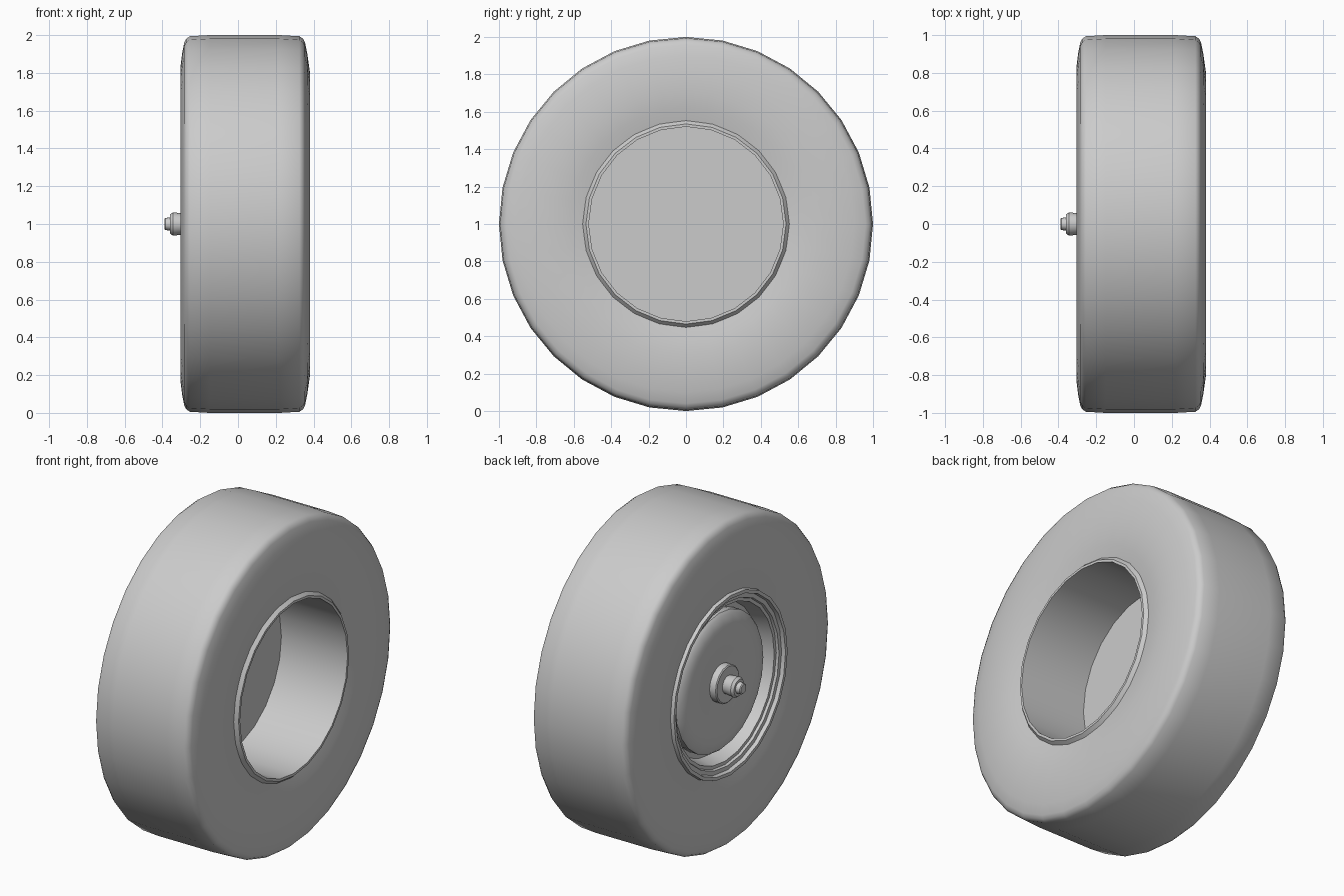
import bpy, bmesh, math
from mathutils import Matrix, Vector

old = bpy.data.objects.get("Cube")
if old:
    bpy.data.objects.remove(old, do_unlink=True)

grey = bpy.data.materials.new("plain grey")
grey.use_nodes = True
COLOUR = (0.6, 0.6, 0.6, 1)
grey.diffuse_color = COLOUR
grey.node_tree.nodes["Principled BSDF"].inputs["Base Color"].default_value = COLOUR


def lathe(name, profile, sides, closed=False, sharp=35):
    """Spin (x, radius) points around the axle."""
    bm = bmesh.new()
    verts = [bm.verts.new((x, 0, r)) for x, r in profile]
    pairs = list(zip(verts, verts[1:]))
    if closed:
        pairs.append((verts[-1], verts[0]))
    edges = [bm.edges.new(p) for p in pairs]
    bmesh.ops.spin(bm, geom=verts + edges, cent=(0, 0, 0), axis=(1, 0, 0),
                   angle=math.tau, steps=sides, use_duplicate=False)
    bmesh.ops.remove_doubles(bm, verts=bm.verts, dist=0.0005)
    bmesh.ops.recalc_face_normals(bm, faces=bm.faces)
    mesh = bpy.data.meshes.new(name)
    bm.to_mesh(mesh)
    bm.free()
    mesh.materials.append(grey)
    obj = bpy.data.objects.new(name, mesh)
    bpy.context.collection.objects.link(obj)
    obj.location.z = 1
    bpy.ops.object.select_all(action='DESELECT')
    obj.select_set(True)
    bpy.context.view_layer.objects.active = obj
    bpy.ops.object.shade_smooth_by_angle(angle=math.radians(sharp))
    return obj


# Tyre: flat tread, rounded shoulders, sidewalls dipping in at the bead
lathe("tyre", [
    (-0.28, 0.54), (-0.295, 0.62), (-0.305, 0.70), (-0.305, 0.83),
    (-0.295, 0.91), (-0.285, 0.96), (-0.275, 0.98), (-0.255, 0.994),
    (-0.15, 1.0), (0.22, 1.0), (0.325, 0.994), (0.345, 0.98), (0.355, 0.96),
    (0.367, 0.90), (0.38, 0.81), (0.38, 0.70), (0.372, 0.62), (0.355, 0.54),
], 32, closed=True, sharp=50)

# Wheel rim: open barrel, back lip, and stepped outer flange
lathe("rim", [
    (-0.07, 0), (-0.07, 0.52), (0.378, 0.52), (0.378, 0.535), (0.355, 0.555),
    (-0.28, 0.555), (-0.303, 0.55), (-0.303, 0.53), (-0.28, 0.525),
    (-0.28, 0.50), (-0.265, 0.495), (-0.265, 0.475), (-0.17, 0.455),
    (-0.17, 0.41), (-0.09, 0.41), (-0.09, 0),
], 24)

# Domed wheel cover sitting in the flange
lathe("wheel_cover", [
    (-0.10, 0.40), (-0.17, 0.42), (-0.225, 0.42), (-0.24, 0.405),
    (-0.255, 0.35), (-0.26, 0.28), (-0.252, 0.20), (-0.24, 0.12), (-0.235, 0),
], 24)

# Stepped axle hub
lathe("hub", [
    (-0.20, 0), (-0.20, 0.115), (-0.28, 0.115), (-0.285, 0.108),
    (-0.285, 0.055), (-0.345, 0.062), (-0.36, 0.05), (-0.36, 0.035),
    (-0.385, 0.032), (-0.39, 0.026), (-0.39, 0),
], 16)
